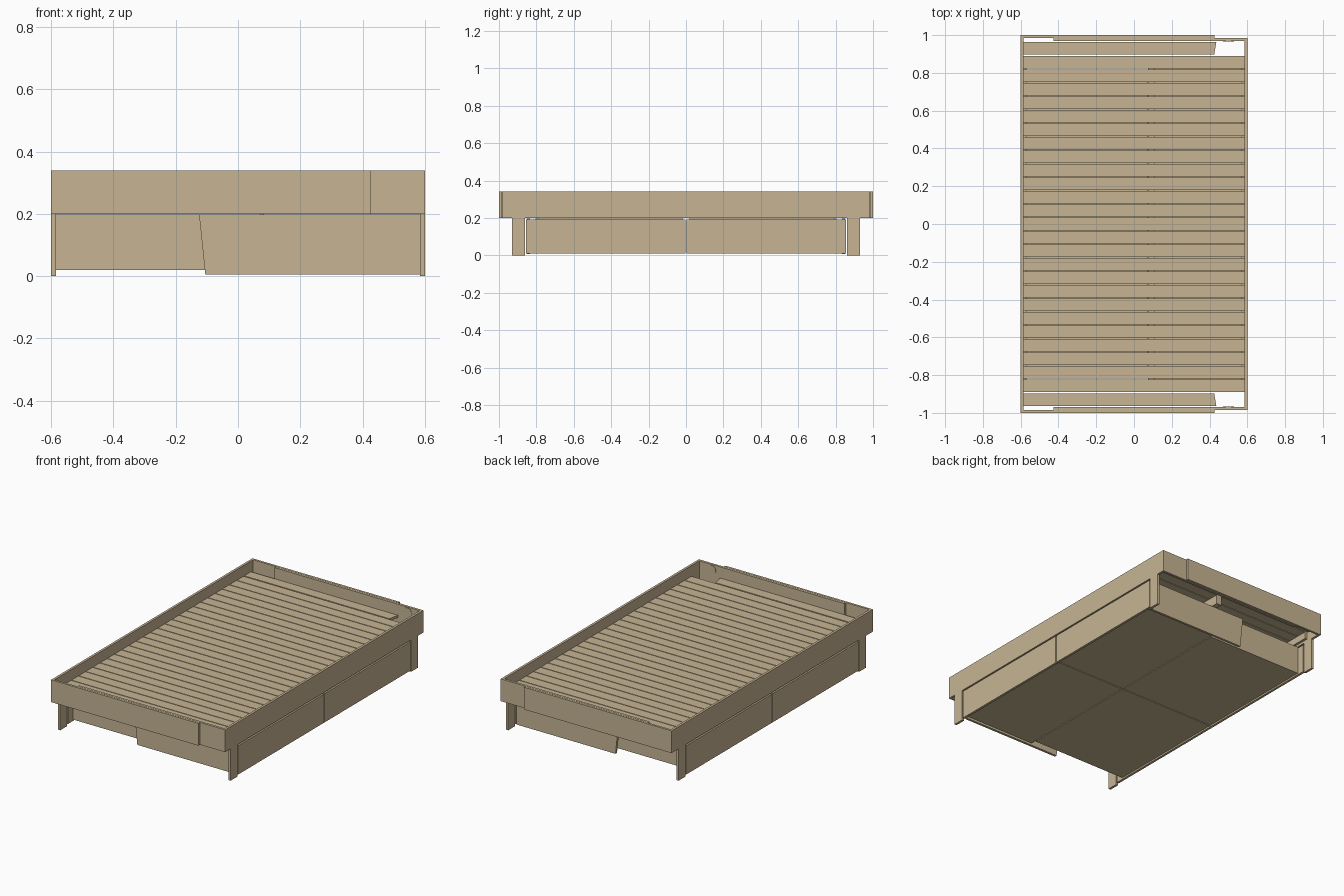
import bpy, bmesh, math
from mathutils import Vector

if "Cube" in bpy.data.objects:
    bpy.data.objects.remove(bpy.data.objects["Cube"])

wood = bpy.data.materials.new("light_wood")
wood.diffuse_color = (0.57, 0.46, 0.295, 1)
wood.use_nodes = True
wood.node_tree.nodes["Principled BSDF"].inputs["Base Color"].default_value = wood.diffuse_color


def finish(name, bm):
    bmesh.ops.recalc_face_normals(bm, faces=bm.faces)
    me = bpy.data.meshes.new(name)
    bm.to_mesh(me)
    bm.free()
    me.materials.append(wood)
    ob = bpy.data.objects.new(name, me)
    bpy.context.collection.objects.link(ob)
    return ob


def prism(name, base, step):
    """Extrude a flat polygon along a vector."""
    bm = bmesh.new()
    face = bm.faces.new([bm.verts.new(p) for p in base])
    new = bmesh.ops.extrude_face_region(bm, geom=[face])["geom"]
    verts = [v for v in new if isinstance(v, bmesh.types.BMVert)]
    bmesh.ops.translate(bm, verts=verts, vec=Vector(step))
    return finish(name, bm)


def board(name, x0, x1, y0, y1, z0, z1):
    return prism(name, [(x0, y0, z0), (x1, y0, z0), (x1, y1, z0), (x0, y1, z0)],
                 (0, 0, z1 - z0))


T = 0.015
# Long side rails
board("left_rail", -0.6, -0.6 + T, -1, 1, 0.2, 0.34)
board("right_rail", 0.6 - T, 0.6, -0.984, 0.984, 0.2, 0.34)

for s, end in ((-1, "front"), (1, "back")):
    def end_board(name, x0, x1, ya, yb, z0, z1):
        return board(end + "_" + name, x0, x1, *sorted((s * ya, s * yb)), z0, z1)

    # Overlapping sliding end boards
    end_board("outer_board", -0.6 + T, 0.425, 0.986, 1.0, 0.2, 0.34)
    end_board("inner_board", -0.425, 0.6 - T, 0.969, 0.984, 0.2, 0.34)

    # Round fitting on the inner face of the end board
    prism(end + "_round_fitting",
          [(0.5 + 0.03 * math.cos(a * math.tau / 24), s * 0.969,
            0.305 + 0.03 * math.sin(a * math.tau / 24)) for a in range(24)],
          (0, -s * 0.002, 0))

    # Short end slat with a slanted cut
    prism(end + "_short_slat",
          [(-0.585, s * 0.898, 0.258), (0.425, s * 0.898, 0.258),
           (0.436, s * 0.964, 0.258), (-0.585, s * 0.964, 0.258)], (0, 0, T))

    # Slanted drawer end panel reaching past the middle
    prism(end + "_long_drawer_side",
          [(-0.105, s * 0.835, 0.006), (0.585, s * 0.835, 0.006),
           (0.585, s * 0.835, 0.198), (-0.125, s * 0.835, 0.198)],
          (0, s * T, 0))
    end_board("short_drawer_side", -0.585, 0.085, 0.79, 0.805, 0.022, 0.198)

    # Legs, drawer fronts and cleats on both long sides
    for m, side in ((-1, "left"), (1, "right")):
        xa, xb = sorted((m * 0.585, m * 0.6))
        end_board(side + "_leg", xa, xb, 0.862, 0.93, 0, 0.2)
        end_board(side + "_drawer_front", xa, xb, 0.003, 0.855, 0.01, 0.191)
        xa, xb = sorted((m * 0.57, m * 0.585))
        end_board(side + "_slat_cleat", xa, xb, 0.0, 0.89, 0.215, 0.258)

    # Drawer boxes: bottoms, inner sides and backs
    end_board("left_drawer_bottom", -0.585, 0.083, 0.003, 0.805, 0.02, 0.028)
    end_board("right_drawer_bottom", 0.088, 0.585, 0.003, 0.835, 0.02, 0.028)
    end_board("drawer_inner_side", -0.585, 0.585, 0.004, 0.019, 0.02, 0.18)
    end_board("left_drawer_back", 0.07, 0.083, 0.019, 0.79, 0.028, 0.2)
    end_board("right_drawer_back", 0.088, 0.1, 0.019, 0.835, 0.028, 0.19)

# Centre beam under the slats
board("centre_beam", 0.075, 0.11, -0.89, 0.89, 0.2, 0.258)

# Full width slats
pitch = 0.0714
for i in range(-12, 13):
    board("slat", -0.585, 0.585, i * pitch - 0.0332, i * pitch + 0.0332, 0.258, 0.273)
